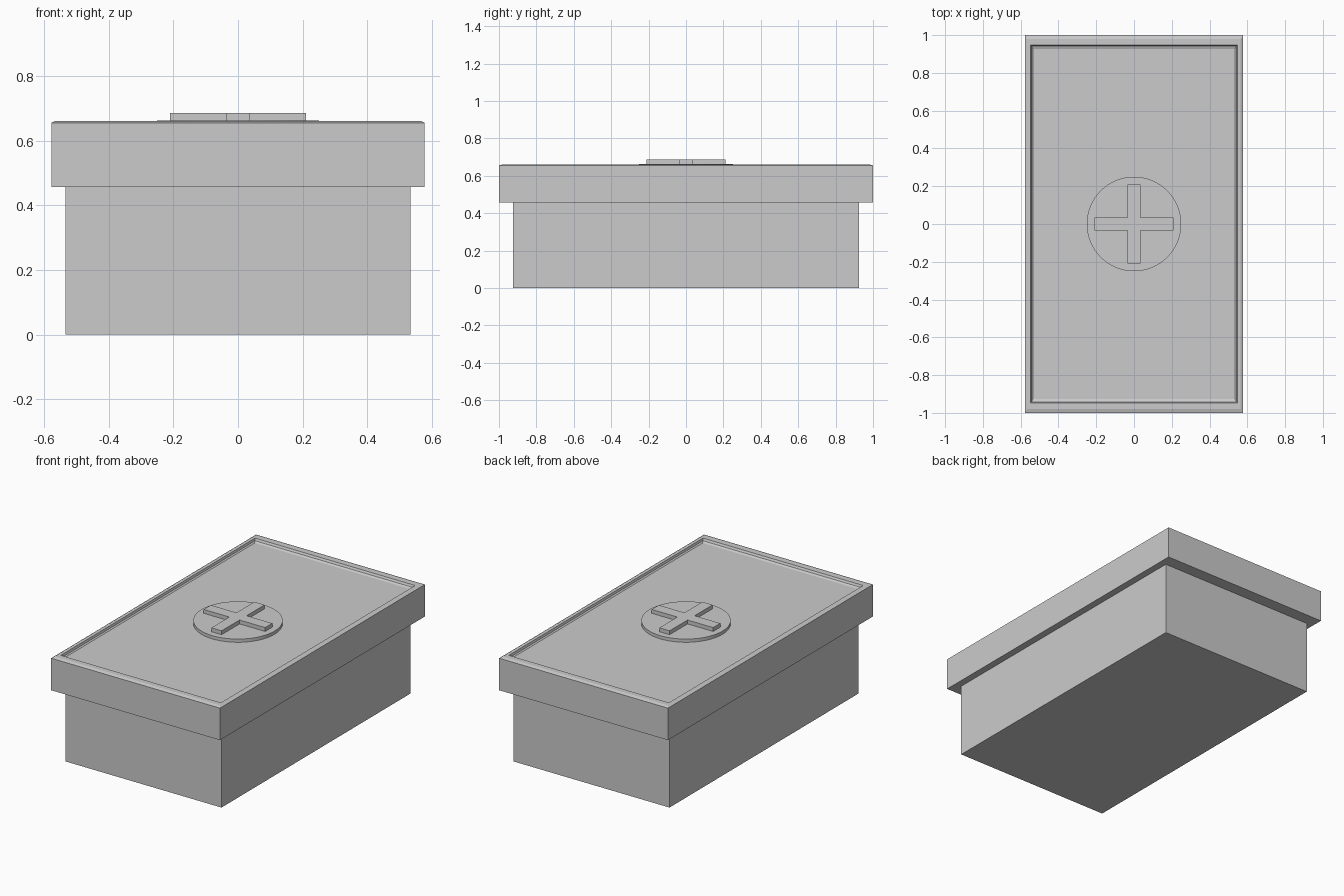
import bpy, bmesh

if "Cube" in bpy.data.objects:
    bpy.data.objects.remove(bpy.data.objects["Cube"])


def rect_loft(name, rings):
    """Closed solid skinned through rectangles given as (half_x, half_y, z)."""
    bm = bmesh.new()
    loops = [[bm.verts.new((sx * hx, sy * hy, z))
              for sx, sy in ((-1, -1), (1, -1), (1, 1), (-1, 1))]
             for hx, hy, z in rings]
    for a, b in zip(loops, loops[1:]):
        for i in range(4):
            j = (i + 1) % 4
            bm.faces.new((a[i], a[j], b[j], b[i]))
    bm.faces.new(loops[0][::-1])
    bm.faces.new(loops[-1])
    return finish(name, bm)


def finish(name, bm):
    bmesh.ops.recalc_face_normals(bm, faces=bm.faces)
    mesh = bpy.data.meshes.new(name)
    bm.to_mesh(mesh)
    bm.free()
    obj = bpy.data.objects.new(name, mesh)
    bpy.context.collection.objects.link(obj)
    return obj


PANEL_Z = 0.642

# Box body
rect_loft("box_body", [(0.534, 0.924, 0.0), (0.534, 0.924, 0.457)])

# Lid with bevelled rim and sunken top panel
rect_loft("lid", [
    (0.577, 1.0, 0.457),
    (0.577, 1.0, 0.655),
    (0.565, 0.98, 0.661),
    (0.547, 0.948, 0.661),
    (0.543, 0.942, 0.648),
    (0.535, 0.927, PANEL_Z),
])

# Round badge on the panel
bpy.ops.mesh.primitive_cylinder_add(vertices=64, radius=0.25, depth=0.662 - PANEL_Z,
                                    location=(0, 0, (0.662 + PANEL_Z) / 2))
badge = bpy.context.object
badge.name = "round_badge"
bpy.ops.object.shade_smooth_by_angle()

# Raised plus shape: one twelve-sided outline, extruded
w, r = 0.035, 0.21
quarter = [(r, -w), (r, w), (w, w)]
outline = []
for _ in range(4):
    outline += quarter
    quarter = [(-y, x) for x, y in quarter]
bm = bmesh.new()
base = bm.faces.new([bm.verts.new((x, y, 0.662)) for x, y in outline])
top = bmesh.ops.extrude_face_region(bm, geom=[base], use_keep_orig=True)
bmesh.ops.translate(bm, vec=(0, 0, 0.024),
                    verts=[g for g in top["geom"] if isinstance(g, bmesh.types.BMVert)])
finish("raised_plus", bm)
